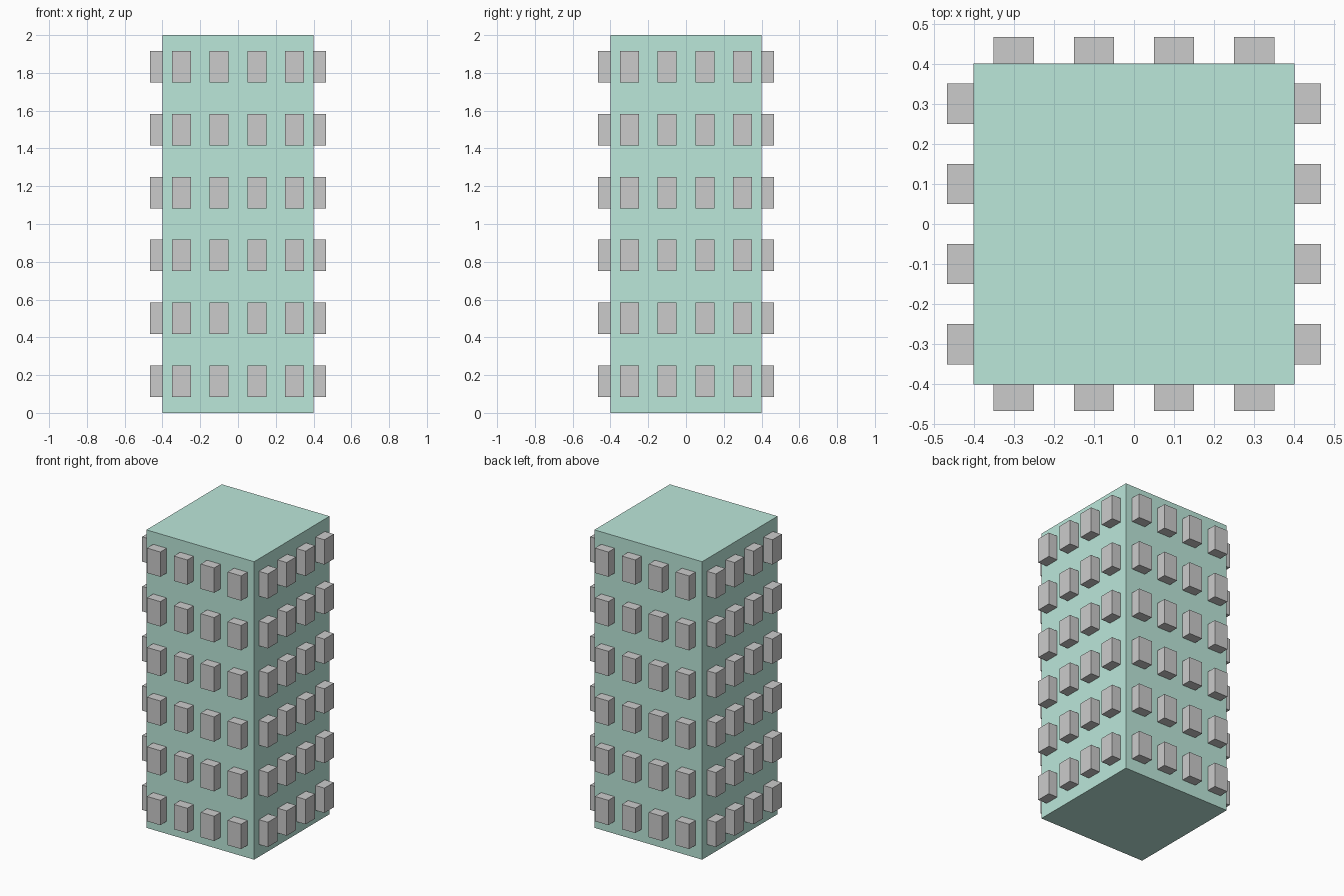
import bpy
import bmesh
from math import pi
from mathutils import Matrix, Vector

if "Cube" in bpy.data.objects:
    bpy.data.objects.remove(bpy.data.objects["Cube"])


def box(bm, size, matrix):
    bmesh.ops.create_cube(bm, size=1.0, matrix=matrix @ Matrix.Diagonal((*size, 1.0)))


def make_object(name, bm):
    mesh = bpy.data.meshes.new(name)
    bm.to_mesh(mesh)
    bm.free()
    obj = bpy.data.objects.new(name, mesh)
    bpy.context.collection.objects.link(obj)
    return obj


# Tower body
WIDTH, HEIGHT = 0.8, 2.0
bm = bmesh.new()
box(bm, (WIDTH, WIDTH, HEIGHT), Matrix.Translation((0, 0, HEIGHT / 2)))
tower = make_object("tower_body", bm)
green = bpy.data.materials.new("green_wall")
green.diffuse_color = (0.5, 0.8, 0.7, 1.0)
green.use_nodes = True
green.node_tree.nodes["Principled BSDF"].inputs["Base Color"].default_value = green.diffuse_color
tower.data.materials.append(green)

# Window blocks: six floors of four, half sunk into each wall
FLOORS, COLUMNS = 6, 4
floor_h, col_w = HEIGHT / FLOORS, WIDTH / COLUMNS
for side, name in enumerate(("front", "right", "back", "left")):
    turn = Matrix.Rotation(side * pi / 2, 4, 'Z')
    bm = bmesh.new()
    for floor in range(FLOORS):
        for col in range(COLUMNS):
            centre = Vector(((col + 0.5) * col_w - WIDTH / 2, -WIDTH / 2,
                             (floor + 0.5) * floor_h))
            box(bm, (0.1, 0.1333, floor_h / 2), turn @ Matrix.Translation(centre))
    make_object(name + "_windows", bm)
